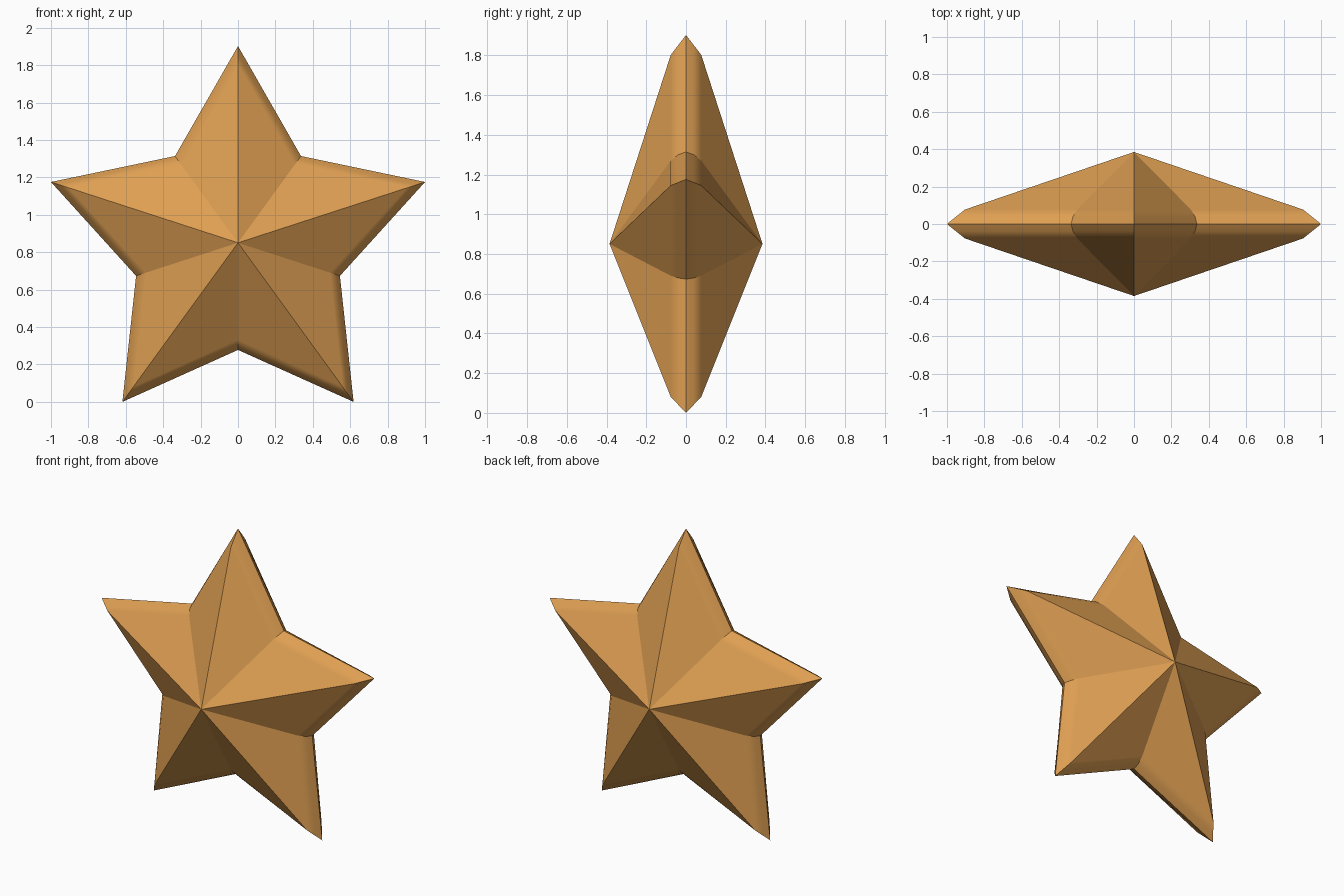
import bpy, bmesh, math

if "Cube" in bpy.data.objects:
    bpy.data.objects.remove(bpy.data.objects["Cube"])

R, R_IN, APEX = 1.0515, 0.573, 0.385      # point radius, notch radius, half thickness
CZ = R * math.cos(math.radians(36))       # centre height, lower points rest on z = 0
# rings from front to back: (y, point radius, notch radius)
HALF = [(-0.077, 0.951, 0.518), (-0.039, 1.001, 0.555)]
RINGS = HALF + [(0, R, R_IN)] + [(-y, a, b) for y, a, b in reversed(HALF)]

gold = bpy.data.materials.new("golden orange")
gold.diffuse_color = (0.73, 0.345, 0.085, 1)
gold.use_nodes = True
gold.node_tree.nodes["Principled BSDF"].inputs["Base Color"].default_value = gold.diffuse_color

bm = bmesh.new()


def star_ring(y, outer, inner):
    verts = []
    for i in range(10):
        r = inner if i % 2 else outer
        a = math.radians(36 * i)
        verts.append(bm.verts.new((r * math.sin(a), y, CZ + r * math.cos(a))))
    return verts


rings = [star_ring(*ring) for ring in RINGS]
front = bm.verts.new((0, -APEX, CZ))
back = bm.verts.new((0, APEX, CZ))

for i in range(10):
    j = (i + 1) % 10
    # large facets meeting at the front and back peaks
    bm.faces.new((front, rings[0][i], rings[0][j]))
    bm.faces.new((back, rings[-1][j], rings[-1][i]))
    # narrow rim bands
    for a, b in zip(rings, rings[1:]):
        bm.faces.new((a[i], b[i], b[j], a[j]))

bmesh.ops.recalc_face_normals(bm, faces=bm.faces)

# crisp ridges, valleys and outline; soft transition from facet to rim
for f in bm.faces:
    f.smooth = True
for e in bm.edges:
    v, w = e.verts
    across = abs(v.co.y - w.co.y) > 1e-5
    outline = abs(v.co.y) < 1e-5 and abs(w.co.y) < 1e-5
    e.smooth = not (across or outline)

mesh = bpy.data.meshes.new("star")
bm.to_mesh(mesh)
bm.free()
mesh.materials.append(gold)
star = bpy.data.objects.new("star", mesh)
bpy.context.collection.objects.link(star)

# keep the big facets flat-looking
weighted = star.modifiers.new("flat facets", 'WEIGHTED_NORMAL')
weighted.keep_sharp = True
weighted.weight = 100
